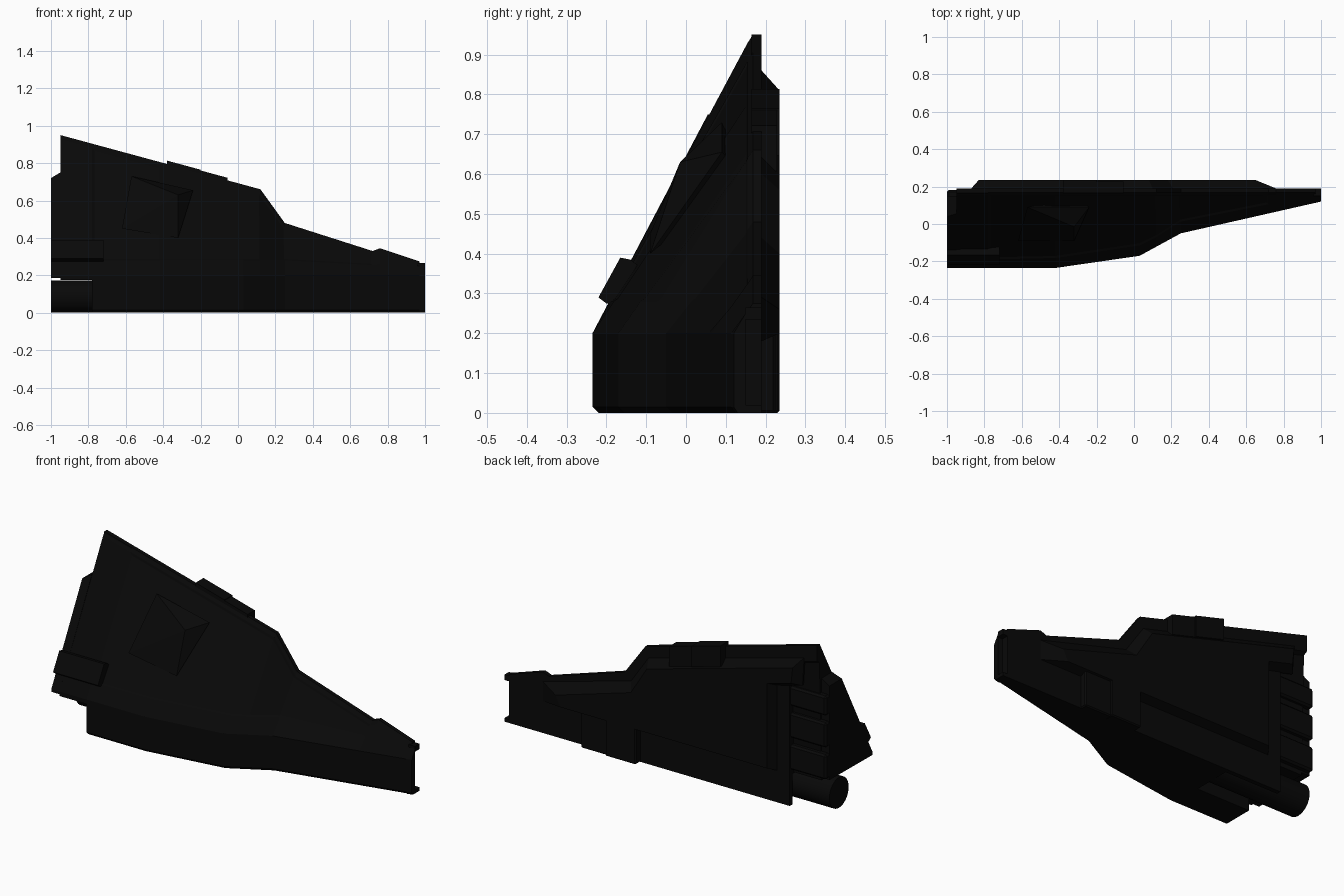
import bpy, bmesh, math

if "Cube" in bpy.data.objects:
    bpy.data.objects.remove(bpy.data.objects["Cube"])

black = bpy.data.materials.new("matte black")
black.diffuse_color = (0.0025, 0.0025, 0.0025, 1)
black.use_nodes = True
black.node_tree.nodes["Principled BSDF"].inputs["Base Color"].default_value = black.diffuse_color


def finish(name, bm):
    bmesh.ops.recalc_face_normals(bm, faces=bm.faces)
    mesh = bpy.data.meshes.new(name)
    bm.to_mesh(mesh)
    bm.free()
    mesh.materials.append(black)
    ob = bpy.data.objects.new(name, mesh)
    bpy.context.collection.objects.link(ob)
    return ob


def loft(rings):
    """Skin matching rings of points and cap both ends; returns bmesh and side faces."""
    bm = bmesh.new()
    vs = [[bm.verts.new(p) for p in r] for r in rings]
    n = len(vs[0])
    sides = [[bm.faces.new((a[i], a[(i + 1) % n], b[(i + 1) % n], b[i]))
              for i in range(n)] for a, b in zip(vs, vs[1:])]
    bm.faces.new(vs[0])
    bm.faces.new(vs[-1])
    bmesh.ops.recalc_face_normals(bm, faces=bm.faces)
    bm.normal_update()
    return bm, sides


def box(name, x, y, z, bevel=0.0):
    bm, _ = loft([[(px, y[0], z[0]), (px, y[1], z[0]), (px, y[1], z[1]), (px, y[0], z[1])]
                  for px in x])
    if bevel:
        bmesh.ops.bevel(bm, geom=bm.edges[:], offset=bevel, segments=1, affect='EDGES')
    return finish(name, bm)


def interp(x, pts):
    for (x0, v0), (x1, v1) in zip(pts, pts[1:]):
        if x <= x1:
            return v0 + (v1 - v0) * (x - x0) / (x1 - x0)
    return pts[-1][1]


# Plan outline of the front wall and height of the ridge
FRONT = [(-1, -.235), (-.42, -.235), (.03, -.17), (.25, -.05), (1, .12)]
RIDGE = [(-.95, .95), (.12, .66), (.25, .48), (.72, .33), (.76, .345), (1, .265)]


def section(x):
    f, t = interp(x, FRONT), interp(x, RIDGE)
    top = t - .02
    k = min(.28, .2 + (top - .2) * .5)
    ky = f + (.155 - f) * (k - .2) / (top - .2)
    return [(x, f + .015, 0), (x, f, .015), (x, f, .2), (x, ky, k), (x, .155, top),
            (x, .168, t), (x, .19, t), (x, .19, 0)]


# Main hull with a shallow panel sunk into the sloping front
bm, sides = loft([section(x) for x in (-.78, -.42, .03, .12, .25, .72, .76, .97)])
bmesh.ops.inset_region(bm, faces=[s[3] for s in sides[:5]], thickness=.012, depth=-.005,
                       use_even_offset=True)
hull = finish("main_hull", bm)

# Channel under the hull for the engine tube
cutter = box("channel_cutter", (-.95, -.45), (-.05, .165), (-.1, .172))
cutter.hide_render = True
cutter.hide_viewport = True
cut = hull.modifiers.new("channel", 'BOOLEAN')
cut.object = cutter
cut.operation = 'DIFFERENCE'
cut.solver = 'EXACT'

# Upper stern, overhanging behind the lower hull, plus the ridge strip on its back
rings = []
for x in (-.95, -.78):
    t = interp(x, RIDGE)
    rings.append([(x, -.235, .175), (x, -.235, .2), (x, .155, t - .02), (x, .168, t),
                  (x, .17, t), (x, .15, .175)])
finish("upper_stern", loft(rings)[0])
finish("stern_ridge", loft([[(x, y, interp(x, RIDGE) - d) for y, d in
                             ((.165, 0), (.19, 0), (.19, .09), (.14, .12))]
                            for x in (-.95, -.78)])[0])
finish("stern_end", loft([[(x, -.235, .185), (x, -.235, .2), (x, y, z), (x, .15, z),
                           (x, .15, .19)]
                          for x, y, z in ((-1, .04, .72), (-.95, .055, .75))])[0])

# Chamfered back plate
outer = [(-.87, .86), (.1, .6), (.21, .44), (.76, .29), (.76, .18), (-.7, .18),
         (-.7, .66), (-.86, .7)]
inner = [(-.83, .81), (.08, .56), (.18, .4), (.65, .26), (.62, .2), (-.67, .2),
         (-.67, .68), (-.82, .72)]
finish("back_plate", loft([[(x, .18, z) for x, z in outer],
                           [(x, .19, z) for x, z in outer],
                           [(x, .235, z) for x, z in inner]])[0])

# Stern thruster blocks
for i, (z0, z1) in enumerate(((.2, .34), (.38, .52), (.56, .67))):
    box(f"thruster_block_{i + 1}", (-1, -.69), (.1, .182), (z0, z1), .01)

# Side tube on the sloping front
finish("side_tube", loft([[(x, -.22, .29), (x, -.165, .39), (x, -.14, .385),
                           (x, -.08, .34), (x, -.12, .26), (x, -.2, .275)]
                          for x in (-1, -.72)])[0])

# Round engine under the stern
bm = bmesh.new()
bmesh.ops.create_cone(bm, cap_ends=True, segments=32, radius1=.086, radius2=.086, depth=.56)
for v in bm.verts:
    v.co = (v.co.z - .72, v.co.x + .065, v.co.y + .087)
engine = finish("engine_tube", bm)
bpy.context.view_layer.objects.active = engine
engine.select_set(True)
bpy.ops.object.shade_smooth_by_angle(angle=math.radians(40))
engine.select_set(False)

# Raised fairing on the slope, with a flat top that fades out towards the stern
bm = bmesh.new()
for p in ((-.57, .09, .73), (-.24, .09, .655), (-.32, -.015, .63), (-.32, -.09, .4),
          (-.62, -.09, .45), (-.3, .15, .6)):
    bm.verts.new(p)
bmesh.ops.convex_hull(bm, input=bm.verts[:])
finish("slope_fairing", bm)

# Boxes on the back: two on the ridge, two stepped ones at the foot
for i, (x0, x1, y1, up) in enumerate(((-.38, -.2, .235, .018), (-.21, -.055, .228, .014))):
    finish(f"ridge_box_{i + 1}", loft([[(x, y, interp(x, RIDGE) + d) for y, d in
                                        ((.165, up), (y1, up), (y1, -.1), (.165, -.1))]
                                       for x in (x0, x1)])[0])
box("foot_box_large", (.15, .34), (.17, .235), (0, .23), .006)
box("foot_box_small", (.33, .5), (.17, .225), (0, .21), .006)

# Nose tip: solid at the front, hollow at the back between two lips
finish("nose_front", loft([[(x, f + .01, 0), (x, f, .015), (x, f, .2), (x, .15, .25),
                            (x, .15, 0)]
                           for x, f in ((.97, .113), (1, .12))])[0])
box("nose_lip_bottom", (.96, 1), (.14, .19), (0, .02))
box("nose_lip_top", (.96, 1), (.15, .19), (.235, .265))
